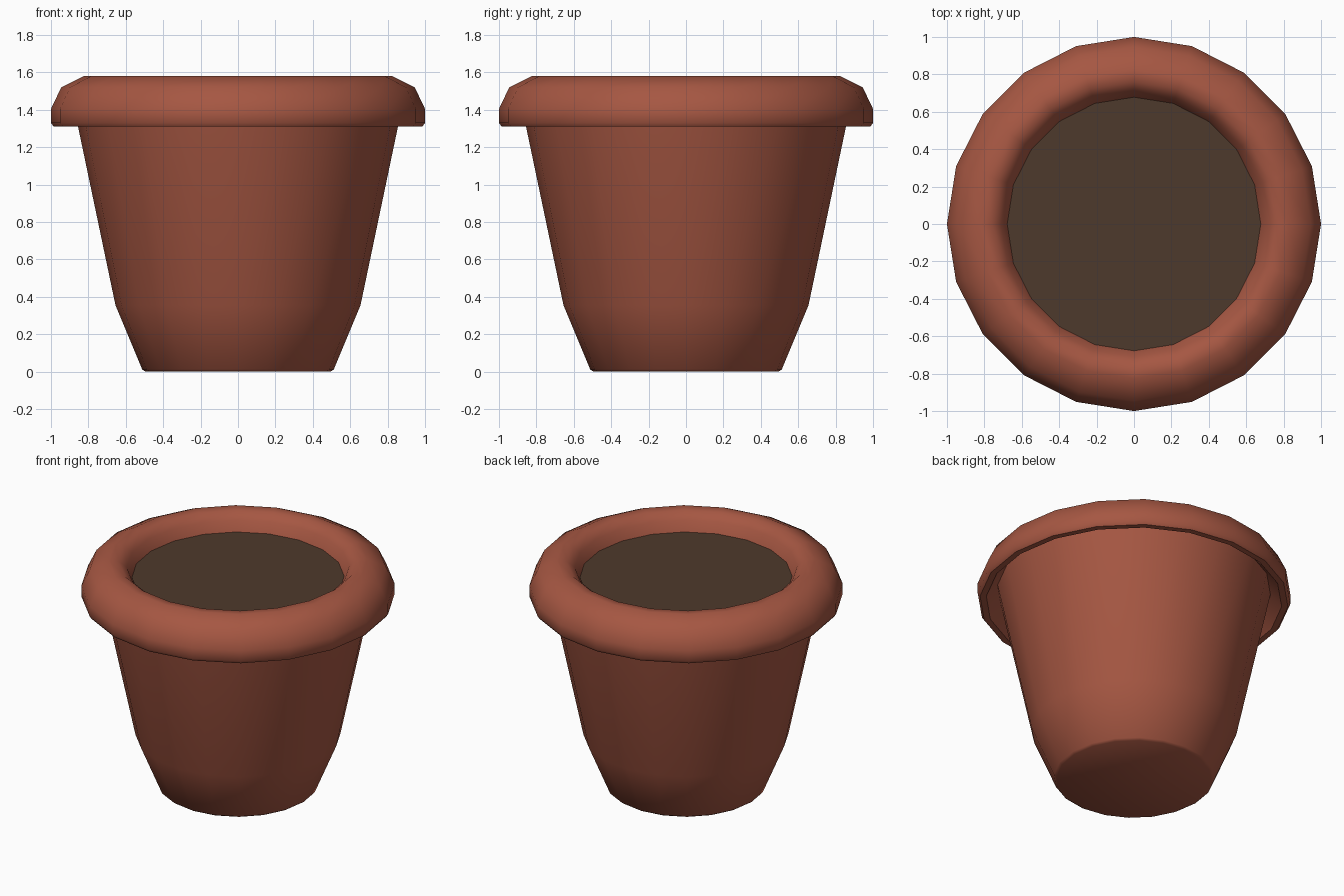
import bpy, bmesh, math

if "Cube" in bpy.data.objects:
    bpy.data.objects.remove(bpy.data.objects["Cube"])

SIDES = 20

def material(name, rgb):
    m = bpy.data.materials.new(name)
    m.diffuse_color = (*rgb, 1)
    m.use_nodes = True
    m.node_tree.nodes["Principled BSDF"].inputs["Base Color"].default_value = m.diffuse_color
    return m

def lathe(name, profile, mat, closed=False, cap_first=False, cap_last=False):
    """Revolve (radius, z) points round the z axis."""
    bm = bmesh.new()
    rings = []
    for r, z in profile:
        rings.append([bm.verts.new((r * math.cos(2 * math.pi * i / SIDES),
                                    r * math.sin(2 * math.pi * i / SIDES), z))
                      for i in range(SIDES)])
    pairs = list(zip(rings, rings[1:]))
    if closed:
        pairs.append((rings[-1], rings[0]))
    for a, b in pairs:
        for i in range(SIDES):
            j = (i + 1) % SIDES
            bm.faces.new((a[i], a[j], b[j], b[i]))
    if cap_first:
        bm.faces.new(rings[0][::-1])
    if cap_last:
        bm.faces.new(rings[-1])
    mesh = bpy.data.meshes.new(name)
    bm.to_mesh(mesh)
    bm.free()
    mesh.materials.append(mat)
    ob = bpy.data.objects.new(name, mesh)
    bpy.context.collection.objects.link(ob)
    bpy.ops.object.select_all(action='DESELECT')
    ob.select_set(True)
    bpy.context.view_layer.objects.active = ob
    bpy.ops.object.shade_smooth_by_angle(angle=math.radians(50))
    return ob

terracotta = material("terracotta", (0.38, 0.095, 0.055))
soil_brown = material("soil brown", (0.076, 0.042, 0.025))

# Pot in one skin: tapered body, recess under the rim, rounded rim, inner wall
lathe("pot", [(0.495, 0), (0.512, 0.012), (0.655, 0.355), (0.873, 1.395),
              (0.935, 1.325), (0.945, 1.31), (0.985, 1.31), (1.0, 1.33),
              (1.0, 1.405), (0.945, 1.52), (0.825, 1.58), (0.76, 1.575),
              (0.71, 1.53), (0.675, 1.45)], terracotta, cap_first=True)

# Soil surface
lathe("soil", [(0.678, 1.46)], soil_brown, cap_last=True)
